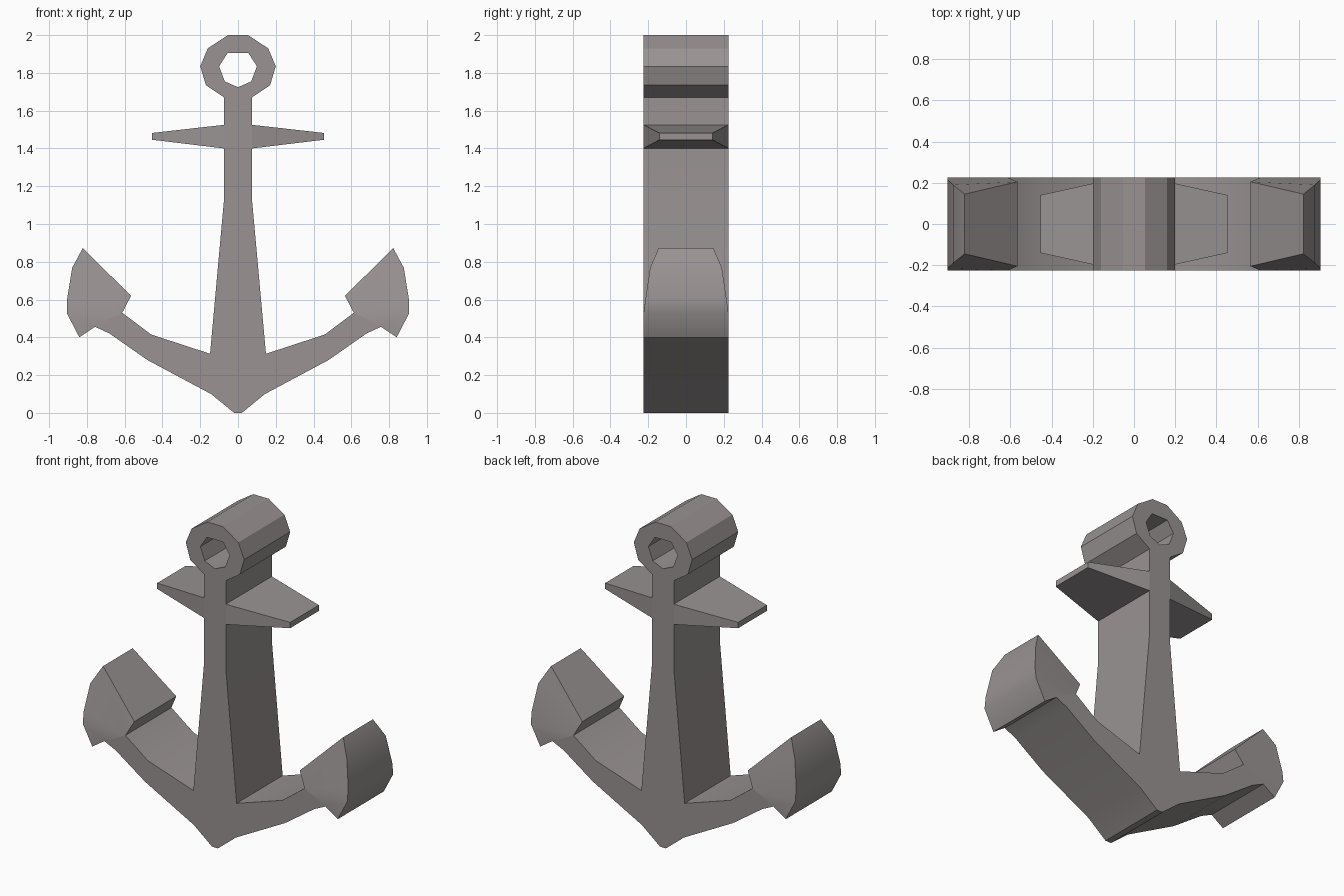
import bpy, bmesh, math

if "Cube" in bpy.data.objects:
    bpy.data.objects.remove(bpy.data.objects["Cube"])

D = 0.225  # half depth of the anchor

metal = bpy.data.materials.new("warm grey metal")
metal.diffuse_color = (0.32, 0.29, 0.29, 1)
metal.use_nodes = True
metal.node_tree.nodes["Principled BSDF"].inputs["Base Color"].default_value = metal.diffuse_color

# Right-half profiles, clockwise from the front: (x, z) or (x, z, half depth)
parts = {
    "ring": [[(0, 2), (.053, 2), (.16, 1.93), (.2, 1.835), (.17, 1.735), (.074, 1.67), (0, 1.67),
              (0, 1.724), (.07, 1.755), (.1, 1.835), (.055, 1.905), (0, 1.905)]],
    "shank": [[(0, 1.67), (.074, 1.67), (.074, 1.525), (.074, 1.4), (.074, 1.13),
               (.148, .313), (0, .313)]],
    "stock": [[(.074, 1.525), (.455, 1.482, .14), (.455, 1.446, .14), (.074, 1.4)]],
    "arms": [[(0, .313), (.148, .313), (.46, .415), (.613, .53), (.757, .456), (.68, .42),
              (.48, .28), (.143, .1), (.02, 0), (0, 0)]],
    "flukes": [[(.613, .53), (.566, .62, .205), (.822, .872, .145), (.878, .768, .19),
                (.905, .6, .215), (.905, .525)],
               [(.613, .53), (.905, .525), (.84, .4), (.757, .456)]],
}


def edges(poly):
    return list(zip(poly, poly[1:] + poly[:1]))


# Edges shared by two profiles are joints and get no wall
count = {}
for polys in parts.values():
    for poly in polys:
        for e in edges(poly):
            key = frozenset(e)
            count[key] = count.get(key, 0) + 1


def build(name, polys):
    bm = bmesh.new()
    front, back = {}, {}
    for poly in polys:
        for p in poly:
            if p not in front:
                d = p[2] if len(p) > 2 else D
                front[p] = bm.verts.new((p[0], -d, p[1]))
                back[p] = bm.verts.new((p[0], d, p[1]))
        bm.faces.new([front[p] for p in reversed(poly)])
        bm.faces.new([back[p] for p in poly])
        for a, b in edges(poly):
            on_centre = a[0] == 0 and b[0] == 0
            if count[frozenset((a, b))] == 1 and not on_centre:
                bm.faces.new((front[a], front[b], back[b], back[a]))
    mesh = bpy.data.meshes.new(name)
    bm.to_mesh(mesh)
    bm.free()
    mesh.materials.append(metal)
    obj = bpy.data.objects.new(name, mesh)
    bpy.context.collection.objects.link(obj)
    # Soft shading on shallow bends, crisp on the rest
    bpy.ops.object.select_all(action='DESELECT')
    obj.select_set(True)
    bpy.context.view_layer.objects.active = obj
    bpy.ops.object.shade_smooth_by_angle(angle=math.radians(30))
    # Left half
    mirror = obj.modifiers.new("mirror", 'MIRROR')
    mirror.use_clip = True


for name, polys in parts.items():
    build(name, polys)
